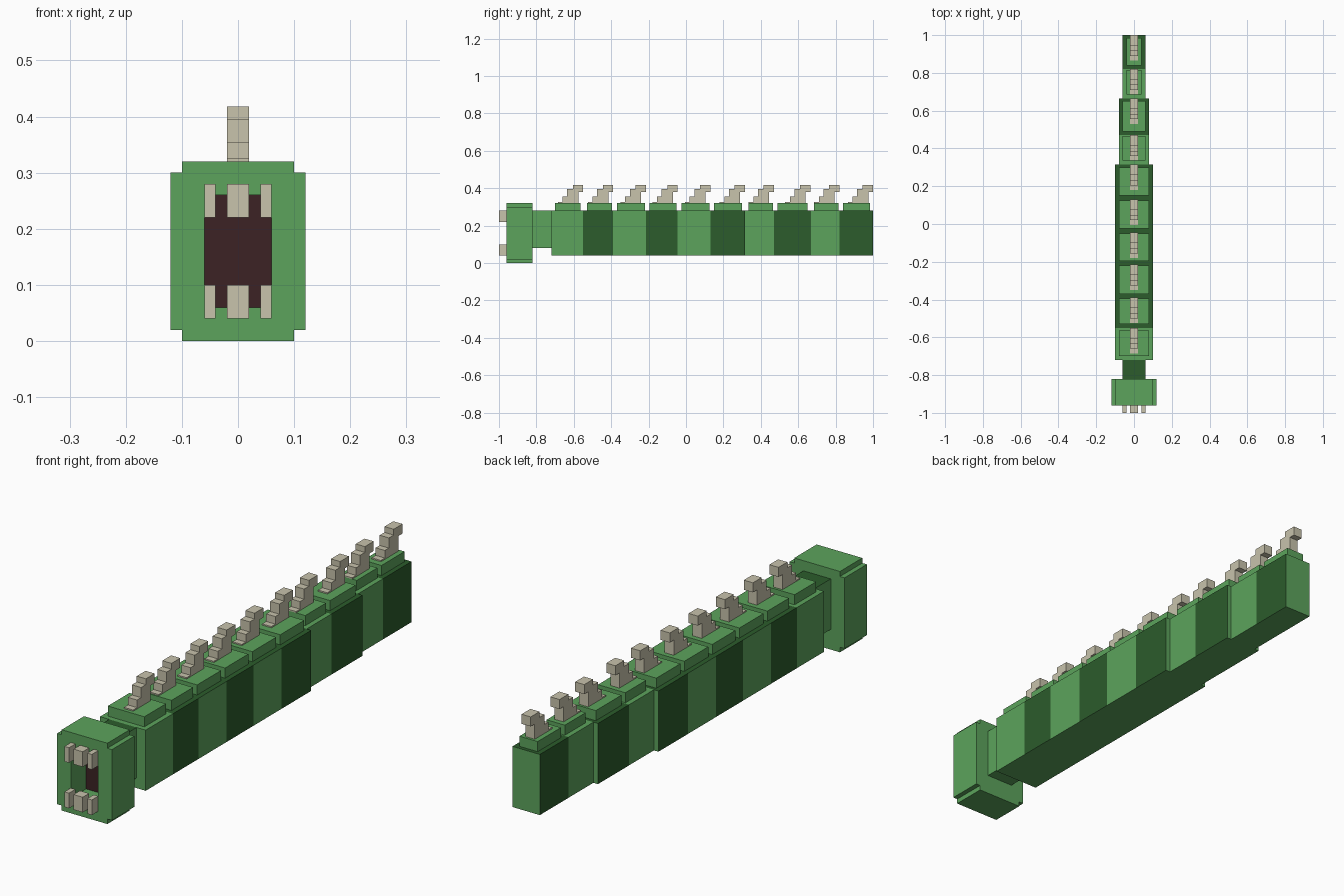
import bpy
import bmesh

if "Cube" in bpy.data.objects:
    bpy.data.objects.remove(bpy.data.objects["Cube"], do_unlink=True)


def material(name, color):
    m = bpy.data.materials.new(name)
    m.use_nodes = True
    m.diffuse_color = (*color, 1)
    m.node_tree.nodes["Principled BSDF"].inputs["Base Color"].default_value = (*color, 1)
    return m


LIGHT = material("light green", (0.107, 0.371, 0.107))
DARK = material("dark green", (0.025, 0.107, 0.025))
BONE = material("bone", (0.578, 0.546, 0.413))
MAROON = material("maroon", (0.045, 0.016, 0.018))


def finish(name, bm, mats):
    bmesh.ops.recalc_face_normals(bm, faces=bm.faces)
    mesh = bpy.data.meshes.new(name)
    bm.to_mesh(mesh)
    bm.free()
    for m in mats:
        mesh.materials.append(m)
    ob = bpy.data.objects.new(name, mesh)
    bpy.context.collection.objects.link(ob)
    return ob


def box_mesh(x0, x1, y0, y1, z0, z1):
    bm = bmesh.new()
    bmesh.ops.create_cube(bm, size=1)
    for v in bm.verts:
        v.co = (x1 if v.co.x > 0 else x0,
                y1 if v.co.y > 0 else y0,
                z1 if v.co.z > 0 else z0)
    return bm


def box(name, x0, x1, y0, y1, z0, z1, mat):
    return finish(name, box_mesh(x0, x1, y0, y1, z0, z1), [mat])


def prism(name, points, direction, mat):
    """Extrude a closed outline along a direction."""
    bm = bmesh.new()
    face = bm.faces.new([bm.verts.new(p) for p in points])
    out = bmesh.ops.extrude_face_region(bm, geom=[face])
    verts = [g for g in out["geom"] if isinstance(g, bmesh.types.BMVert)]
    bmesh.ops.translate(bm, verts=verts, vec=direction)
    return finish(name, bm, [mat])


# Head: notched block with a rectangular mouth cut into the front
right_half = [(0.10, 0), (0.10, 0.02), (0.12, 0.02), (0.12, 0.30), (0.10, 0.30), (0.10, 0.32)]
outline = right_half + [(-x, z) for x, z in reversed(right_half)]
head = prism("head", [(x, -0.96, z) for x, z in outline], (0, 0.14, 0), LIGHT)
cutter = box("mouth_cutter", -0.06, 0.06, -1.0, -0.86, 0.06, 0.26, LIGHT)
cutter.hide_render = True
cut = head.modifiers.new("mouth", "BOOLEAN")
cut.operation = "DIFFERENCE"
cut.solver = "EXACT"
cut.object = cutter
bpy.context.view_layer.objects.active = head
head.select_set(True)
bpy.ops.object.modifier_apply(modifier=cut.name)
bpy.data.objects.remove(cutter, do_unlink=True)
box("mouth_back", -0.06, 0.06, -0.865, -0.86, 0.06, 0.26, MAROON)

# Teeth: one wide and two narrow in each jaw
for jaw, z in (("lower", 0.04), ("upper", 0.22)):
    for side, x0, x1 in (("left", 0.04, 0.06), ("middle", -0.02, 0.02), ("right", -0.06, -0.04)):
        box(f"{jaw}_{side}_tooth", x0, x1, -1.0, -0.96, z, z + 0.06, BONE)

# Neck with a dark top
bm = box_mesh(-0.06, 0.06, -0.82, -0.72, 0.08, 0.28)
bm.normal_update()
for f in bm.faces:
    f.material_index = int(f.normal.z > 0.5)
finish("neck", bm, [LIGHT, DARK])

# Body: three tapering sections, cut into bands of alternating colour
bands = [-0.72, -0.55, -0.39, -0.215, -0.045, 0.13, 0.315, 0.47, 0.665, 0.82, 1.0]
sections = [("front_body", 0, 6, 0.10), ("middle_body", 6, 8, 0.08), ("rear_body", 8, 10, 0.06)]
for name, first, last, half in sections:
    bm = box_mesh(-half, half, bands[first], bands[last], 0.04, 0.28)
    for y in bands[first + 1:last]:
        bmesh.ops.bisect_plane(bm, geom=bm.verts[:] + bm.edges[:] + bm.faces[:],
                               plane_co=(0, y, 0), plane_no=(0, 1, 0))
    bm.normal_update()
    for f in bm.faces:
        band = sum(f.calc_center_median().y > y for y in bands) - 1
        if abs(f.normal.x) > 0.5:
            f.material_index = band % 2
        elif f.normal.z > 0.5:
            f.material_index = int(band > first)
    finish(name, bm, [LIGHT, DARK])

    # Back plate and hooked spine on every band
    for i in range(first, last):
        start, end = bands[i], bands[i + 1]
        gap = 0.02 if i in (0, 5, 7, 9) else 0.01
        box(f"back_plate_{i + 1}", 0.02 - half, half - 0.02,
            start + 0.02, end - gap + 0.005, 0.28, 0.32, LIGHT)
        box(f"spine_pad_{i + 1}", -0.02, 0.02, end - 0.135, end - 0.025, 0.32, 0.325, BONE)
        hook = [(0.11, 0.32), (0.11, 0.355), (0.085, 0.355), (0.085, 0.395), (0.055, 0.395),
                (0.055, 0.418), (0, 0.418), (0, 0.38), (0.025, 0.38), (0.025, 0.32)]
        prism(f"spine_{i + 1}", [(-0.02, end - d, z) for d, z in hook], (0.04, 0, 0), BONE)
